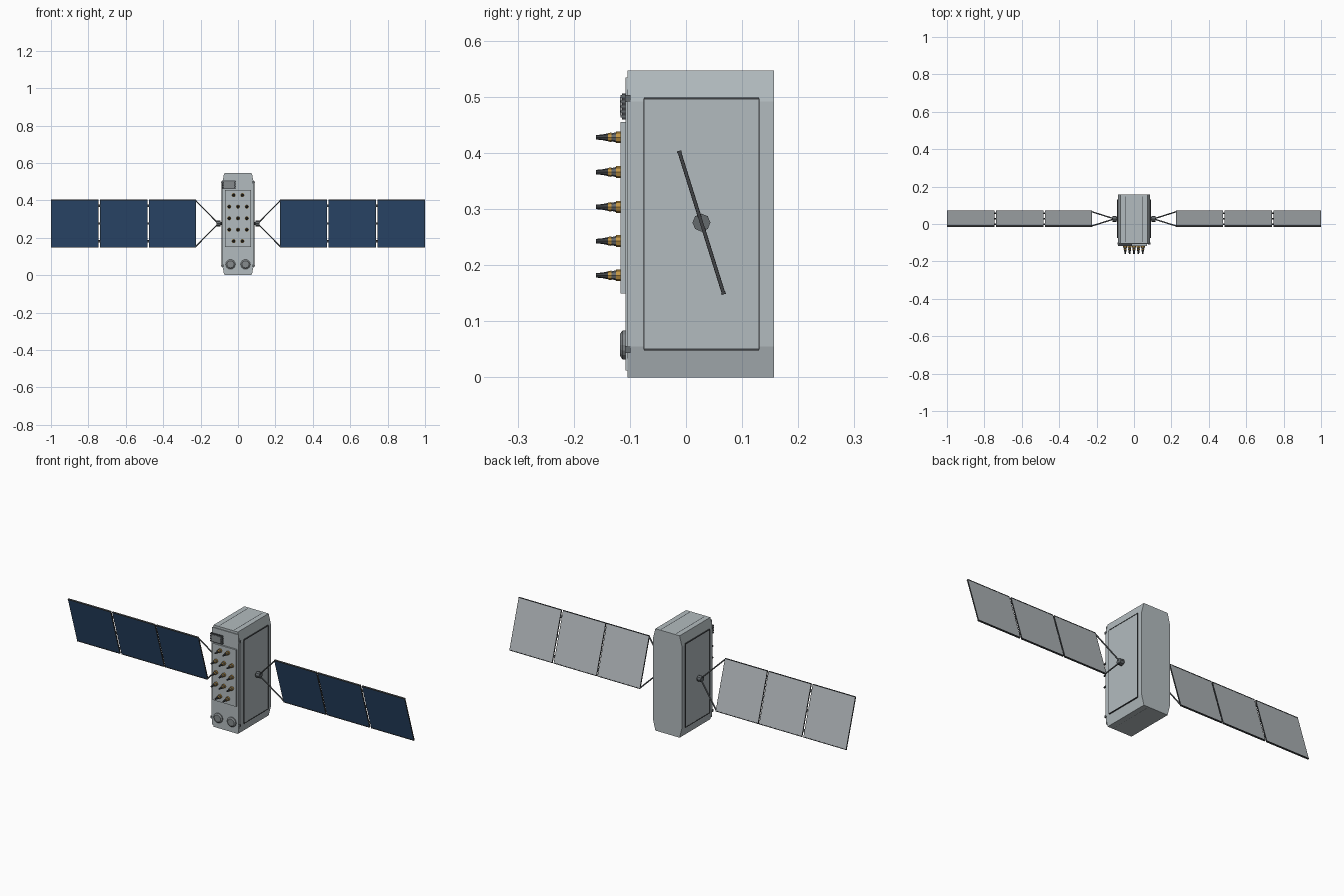
import bpy, bmesh, math
from mathutils import Vector, Matrix

if "Cube" in bpy.data.objects:
    bpy.data.objects.remove(bpy.data.objects["Cube"])


def material(name, *rgb):
    m = bpy.data.materials.new(name)
    m.use_nodes = True
    m.diffuse_color = (*rgb, 1)
    m.node_tree.nodes["Principled BSDF"].inputs["Base Color"].default_value = (*rgb, 1)
    return m


HULL = material("hull grey", 0.45, 0.5, 0.52)
PANEL_BACK = material("panel back grey", 0.42, 0.45, 0.47)
CELLS = material("solar cell blue", 0.03, 0.08, 0.18)
DARK = material("dark trim", 0.05, 0.055, 0.06)
STEEL = material("steel grey", 0.13, 0.145, 0.155)
DISC = material("disc grey", 0.24, 0.26, 0.27)
GOLD = material("gold", 0.55, 0.31, 0.06)


def finish(name, bm, *mats):
    mesh = bpy.data.meshes.new(name)
    bmesh.ops.recalc_face_normals(bm, faces=bm.faces)
    bm.to_mesh(mesh)
    bm.free()
    for m in mats:
        mesh.materials.append(m)
    ob = bpy.data.objects.new(name, mesh)
    bpy.context.collection.objects.link(ob)
    return ob


def box_mesh(lo, hi):
    lo, hi = Vector(lo), Vector(hi)
    bm = bmesh.new()
    bmesh.ops.create_cube(bm, size=1, matrix=Matrix.Translation((lo + hi) / 2)
                          @ Matrix.Diagonal((*(hi - lo), 1)))
    return bm


def box(name, lo, hi, mat):
    return finish(name, box_mesh(lo, hi), mat)


def rod(name, p, q, r1, mat, r2=None, sides=8):
    p, q = Vector(p), Vector(q)
    bm = bmesh.new()
    turn = (q - p).to_track_quat('Z', 'Y').to_matrix().to_4x4()
    bmesh.ops.create_cone(bm, cap_ends=True, segments=sides, radius1=r1,
                          radius2=r1 if r2 is None else r2, depth=(q - p).length,
                          matrix=Matrix.Translation((p + q) / 2) @ turn)
    return finish(name, bm, mat)


# Hull: chamfered outline extruded from front to back
W, TOP_W, H, CH, FRONT, BACK = 0.086, 0.072, 0.547, 0.055, -0.104, 0.157
half = [(TOP_W, 0), (W, CH), (W, H - CH), (TOP_W, H)]
outline = half + [(-x, z) for x, z in reversed(half)]
bm = bmesh.new()
face = bm.faces.new([bm.verts.new((x, FRONT, z)) for x, z in outline])
ext = bmesh.ops.extrude_face_region(bm, geom=[face])
bmesh.ops.translate(bm, vec=(0, BACK - FRONT, 0),
                    verts=[v for v in ext["geom"] if isinstance(v, bmesh.types.BMVert)])
finish("hull", bm, HULL)

# Front plates
box("front_plate", (-0.078, -0.108, 0.012), (0.078, FRONT, 0.535), HULL)
box("antenna_plate", (-0.07, -0.117, 0.15), (0.07, -0.108, 0.455), HULL)

# Side panels with dark seams, and corner brackets
for s, side in ((-1, "right"), (1, "left")):
    def side_box(name, x0, x1, y0, y1, z0, z1, mat):
        a, b = sorted((s * x0, s * x1))
        box(f"{side}_{name}", (a, y0, z0), (b, y1, z1), mat)

    side_box("side_panel", 0.08, 0.089, -0.075, 0.13, 0.052, 0.495, HULL)
    for z in (0.05, 0.497):
        side_box("side_seam", 0.08, 0.09, -0.075, 0.13, z - 0.0018, z + 0.0018, DARK)
        side_box("corner_bracket", 0.076, 0.088, -0.109, -0.099, z - 0.006, z + 0.006, STEEL)
    for y in (-0.075, 0.13):
        side_box("side_edge", 0.08, 0.0895, y - 0.0008, y + 0.0008, 0.05, 0.497, DARK)
    # Seams on the top and bottom
    for z in (0, H - 0.0018):
        side_box("end_seam", 0.042, 0.046, -0.095, 0.147, z, z + 0.0018, DARK)

# Sensor block: slatted dark box with a face plate
box("sensor_core", (-0.083, -0.114, 0.46), (-0.013, -0.107, 0.506), DARK)
for i in range(5):
    z = 0.463 + i * 0.009
    box("sensor_slat", (-0.085, -0.117, z), (-0.011, -0.107, z + 0.004), STEEL)
box("sensor_face", (-0.075, -0.118, 0.467), (-0.021, -0.115, 0.5), DISC)

# Round dishes near the bottom
for x in (-0.04, 0.04):
    rod("dish_base", (x, -0.106, 0.058), (x, -0.113, 0.058), 0.026, DISC, sides=16)
    rod("dish_cap", (x, -0.113, 0.058), (x, -0.118, 0.058), 0.026, DISC, 0.019, sides=16)

# Helical antennas: stacked segments as (start, end, radius, end radius, colour)
segments = [(0.116, 0.125, 0.0105, 0.0105, GOLD), (0.125, 0.133, 0.009, 0.007, STEEL),
            (0.133, 0.139, 0.0085, 0.0075, GOLD), (0.139, 0.149, 0.007, 0.005, DARK),
            (0.149, 0.16, 0.005, 0.004, DARK)]
rows = [(0.428, 2), (0.366, 3), (0.304, 3), (0.243, 3), (0.182, 2)]
for z, count in rows:
    for i in range(count):
        x = (i - (count - 1) / 2) * 0.047
        for y0, y1, r1, r2, mat in segments:
            rod("antenna_segment", (x, -y0, z), (x, -y1, z), r1, mat, r2)

# Wings: three tilted panels, hinges, struts and a hub on each side
CENTRE = Vector((0, 0.0275, 0.276))
TILT = Matrix.Translation(CENTRE) @ Matrix.Rotation(0.303, 4, 'X')
HALF, THICK = 0.132, 0.003
spans = [(0.225, 0.477), (0.483, 0.737), (0.746, 1.0)]


def wing_panel(name, x0, x1):
    bm = box_mesh((x0, -THICK, -HALF), (x1, THICK, HALF))
    bm.normal_update()
    faces = [f for f in bm.faces if abs(f.normal.y) > 0.9]
    bmesh.ops.inset_individual(bm, faces=faces, thickness=0.003)
    for f in bm.faces:
        f.material_index = 2
    for f in faces:
        f.material_index = 0 if f.normal.y < 0 else 1
    finish(name, bm, CELLS, PANEL_BACK, DARK).matrix_world = TILT


for s, side in ((-1, "right"), (1, "left")):
    for x0, x1 in spans:
        a, b = sorted((s * x0, s * x1))
        wing_panel(f"{side}_solar_panel", a, b)
        for z in (-HALF, HALF):
            rail = box(f"{side}_panel_rail", (a, -0.004, z - 0.002), (b, 0.004, z + 0.002), DARK)
            rail.matrix_world = TILT
    for x in (0.48, 0.7415):
        for z in (-0.1, 0, 0.1):
            hinge = box(f"{side}_hinge", (s * x - 0.006, -0.002, z - 0.006),
                        (s * x + 0.006, 0.0025, z + 0.006), DARK)
            hinge.matrix_world = TILT
    hub = Vector((s * 0.105, CENTRE.y, CENTRE.z))
    rod(f"{side}_hub_shaft", (s * 0.08, *hub.yz), (s * 0.097, *hub.yz), 0.009, DARK)
    rod(f"{side}_hub", (s * 0.094, *hub.yz), (s * 0.116, *hub.yz), 0.016, STEEL)
    for z in (-HALF, HALF):
        rod(f"{side}_strut", hub, TILT @ Vector((s * 0.227, 0, z * 0.98)), 0.0035, STEEL)
